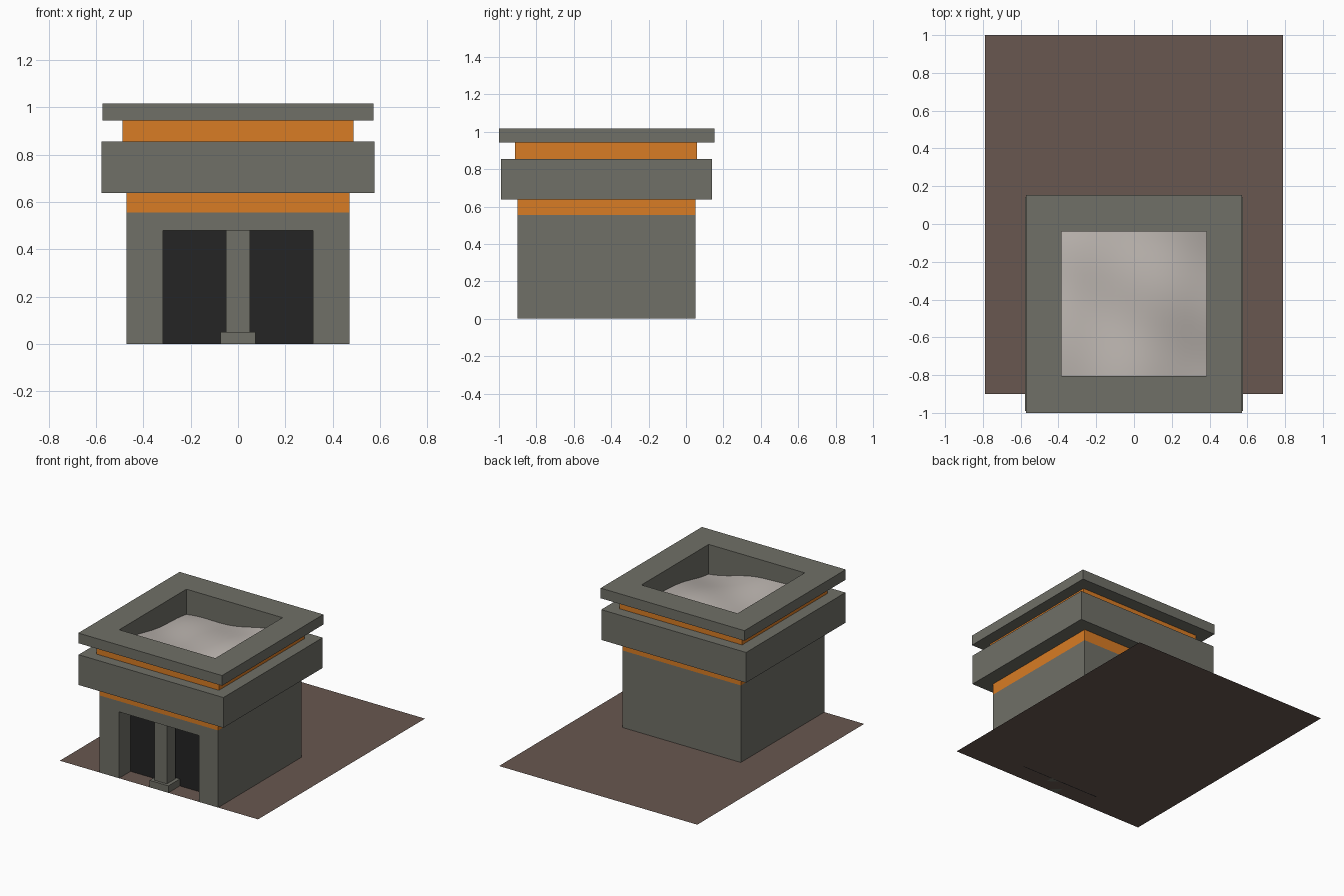
import bpy, bmesh, math

if "Cube" in bpy.data.objects:
    bpy.data.objects.remove(bpy.data.objects["Cube"])


def material(name, rgb):
    m = bpy.data.materials.new(name)
    m.diffuse_color = (*rgb, 1)
    m.use_nodes = True
    m.node_tree.nodes["Principled BSDF"].inputs["Base Color"].default_value = m.diffuse_color
    return m


STONE = material("stone", (0.16, 0.16, 0.135))
ORANGE = material("orange", (0.69, 0.2, 0.018))
DARK = material("dark", (0.018, 0.018, 0.018))
EARTH = material("earth", (0.14, 0.095, 0.08))
SAND = material("pale_sand", (0.50, 0.46, 0.43))


def finish(name, bm, mat):
    bmesh.ops.recalc_face_normals(bm, faces=bm.faces)
    me = bpy.data.meshes.new(name)
    bm.to_mesh(me)
    bm.free()
    ob = bpy.data.objects.new(name, me)
    bpy.context.collection.objects.link(ob)
    if mat:
        me.materials.append(mat)
    return ob


def box(name, x, y0, y1, z0, z1, mat, cx=0):
    """Box centred on cx with half width x."""
    bm = bmesh.new()
    bmesh.ops.create_cube(bm, size=1)
    for v in bm.verts:
        v.co = (cx + v.co.x * 2 * x,
                y0 + (v.co.y + .5) * (y1 - y0),
                z0 + (v.co.z + .5) * (z1 - z0))
    return finish(name, bm, mat)


def frame(name, outer, inner, z0, z1, mat):
    """Rectangular ring; outer and inner are (half width, y min, y max)."""
    bm = bmesh.new()

    def loop(r, z):
        x, a, b = r
        return [bm.verts.new((px, py, z)) for px, py in ((-x, a), (x, a), (x, b), (-x, b))]

    loops = [loop(outer, z0), loop(outer, z1), loop(inner, z1), loop(inner, z0)]
    for k in range(4):
        p, q = loops[k], loops[(k + 1) % 4]
        for i in range(4):
            j = (i + 1) % 4
            bm.faces.new((p[i], p[j], q[j], q[i]))
    return finish(name, bm, mat)


# Ground sheet
bm = bmesh.new()
bm.faces.new([bm.verts.new((x, y, 0)) for x, y in
              ((-.79, -.9), (.79, -.9), (.79, 1), (-.79, 1))])
finish("ground_sheet", bm, EARTH)

# Main block with a recessed entrance
body = box("main_block", .472, -.9, .05, 0, .555, STONE)
cutter = box("entrance_cutter", .318, -1.1, -.762, -.1, .478, None)
cutter.hide_render = True
cutter.hide_set(True)
mod = body.modifiers.new("entrance", 'BOOLEAN')
mod.object = cutter
mod.operation = 'DIFFERENCE'
mod.solver = 'EXACT'
box("dark_doorway", .318, -.77, -.76, 0, .478, DARK)

# Entrance column and its base
box("column", .05, -.88, -.78, .05, .478, STONE)
box("column_base", .075, -.9, -.765, 0, .05, STONE)

# Stacked bands, slabs and the sunken roof well
WELL = (.383, -.805, -.04)
LINER = (.42, -.84, -.005)
box("lower_trim", .472, -.9, .05, .555, .637, ORANGE)
frame("upper_slab", (.577, -.99, .14), WELL, .637, .855, STONE)
frame("upper_trim", (.489, -.915, .06), LINER, .855, .943, ORANGE)
frame("well_lining", LINER, WELL, .855, .943, STONE)
frame("roof_slab", (.573, -1, .153), WELL, .943, 1.016, STONE)

# Uneven sand filling the well, high at back right and front left
bm = bmesh.new()
bmesh.ops.create_grid(bm, x_segments=20, y_segments=20, size=1)
for v in bm.verts:
    u, w = v.co.x, v.co.y
    z = .868 + .05 * u * w + .018 * math.sin(3.2 * u + 1.5 * w) * math.cos(2.6 * w - u)
    v.co = (u * .383, -.4225 + w * .3825, z)
sand = finish("roof_sand", bm, SAND)
for p in sand.data.polygons:
    p.use_smooth = True
